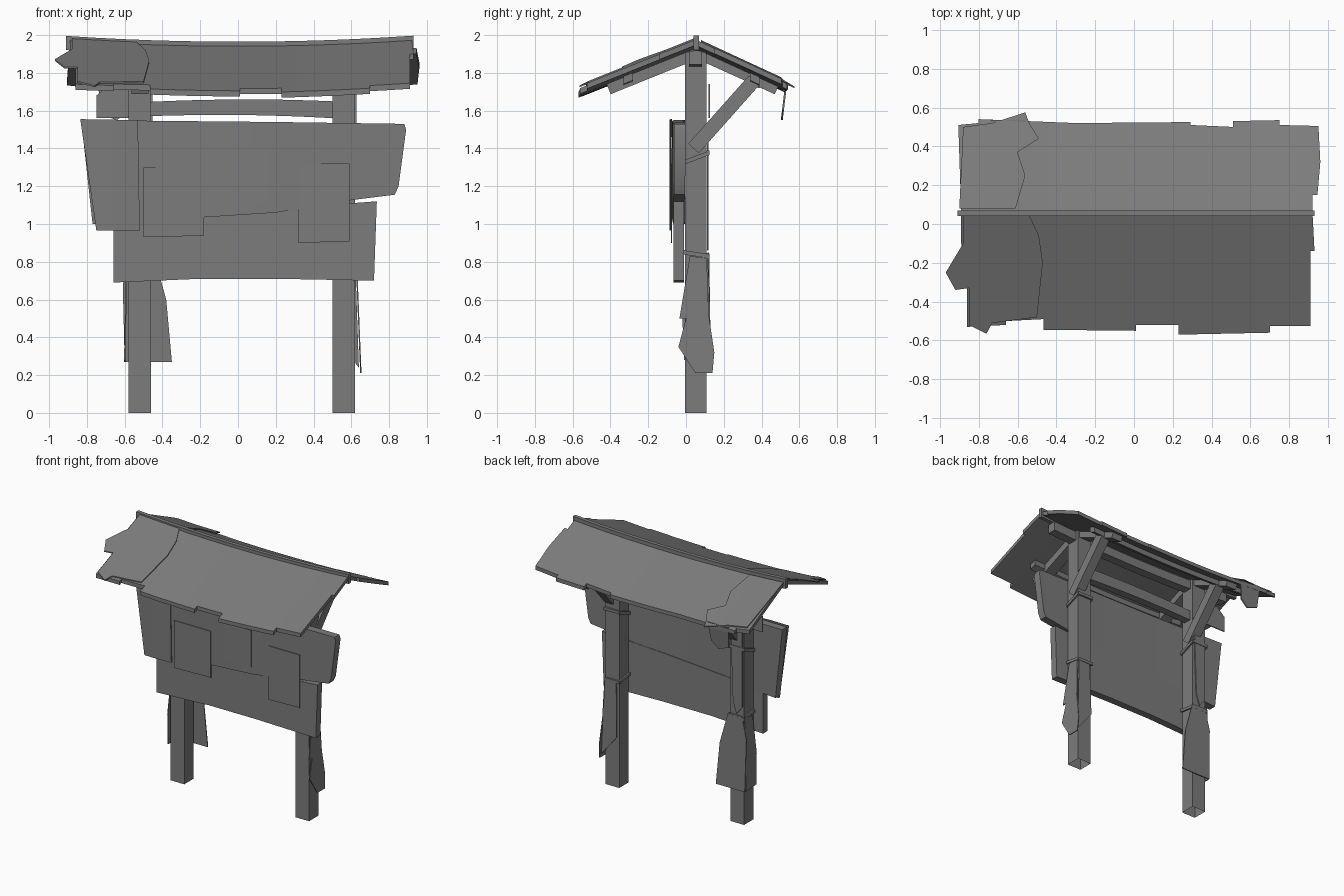
import bpy, bmesh, math
from mathutils import Vector

grey = bpy.data.materials.new("weathered grey")
grey.diffuse_color = (0.2, 0.2, 0.2, 1)


def finish(name, bm):
    bmesh.ops.recalc_face_normals(bm, faces=bm.faces)
    me = bpy.data.meshes.new(name)
    bm.to_mesh(me)
    bm.free()
    me.materials.append(grey)
    ob = bpy.data.objects.new(name, me)
    bpy.context.collection.objects.link(ob)
    bpy.ops.object.select_all(action='DESELECT')
    ob.select_set(True)
    bpy.context.view_layer.objects.active = ob
    bpy.ops.object.shade_smooth_by_angle(angle=math.radians(30))
    return ob


def sheet(name, outline, place, thick, step=0.15):
    """Outline (u, v) sliced into columns, bent by place(u, v), given thickness."""
    bm = bmesh.new()
    bm.faces.new([bm.verts.new((u, v, 0)) for u, v in outline])
    lo, hi = min(p[0] for p in outline), max(p[0] for p in outline)
    n = max(1, round((hi - lo) / step))
    for i in range(1, n):
        cut = lo + (hi - lo) * i / n + 0.0007
        bmesh.ops.bisect_plane(bm, geom=bm.verts[:] + bm.edges[:] + bm.faces[:],
                               plane_co=(cut, 0, 0), plane_no=(1, 0, 0))
    for v in bm.verts:
        v.co = Vector(place(v.co.x, v.co.y))
    ext = bmesh.ops.extrude_face_region(bm, geom=bm.faces[:])
    for v in ext["geom"]:
        if isinstance(v, bmesh.types.BMVert):
            v.co += Vector(thick)
    return finish(name, bm)


def beam(name, a, b, wide, tall, open_end=False):
    """Square timber from a to b; wide is measured along its level side."""
    a, b = Vector(a), Vector(b)
    d = (b - a).normalized()
    side = Vector((1, 0, 0)) if abs(d.x) < 0.9 else Vector((0, 1, 0))
    up = d.cross(side).normalized()
    bm = bmesh.new()
    rings = [[bm.verts.new(p + side * sx * wide / 2 + up * sy * tall / 2)
              for sx, sy in ((-1, -1), (1, -1), (1, 1), (-1, 1))] for p in (a, b)]
    for i in range(4):
        j = (i + 1) % 4
        bm.faces.new((rings[0][i], rings[0][j], rings[1][j], rings[1][i]))
    bm.faces.new(rings[1])
    if not open_end:
        bm.faces.new(rings[0])
    return finish(name, bm)


def sag(x):
    return -0.03 * (1 - (x / 0.9) ** 2)


def roof_z(x, y):
    slope = 0.40 if y < 0.05 else 0.46
    return 1.975 + sag(x) - slope * abs(y - 0.05)


def on_roof(lift):
    return lambda x, y: (x, y, roof_z(x, y) + lift)


def upright(y, bow=0.0):
    return lambda x, z: (x, y + bow * x * x, z)


# Roof slopes with stepped eaves
sheet("front_roof", [(-0.89, 0.05), (-0.89, -0.1), (-0.86, -0.34), (-0.86, -0.53),
                     (-0.66, -0.52), (-0.66, -0.50), (-0.465, -0.49), (-0.465, -0.545),
                     (0.01, -0.55), (0.01, -0.52), (0.23, -0.52), (0.23, -0.57),
                     (0.70, -0.56), (0.70, -0.525), (0.91, -0.525), (0.91, -0.14),
                     (0.93, -0.14), (0.92, 0.05)], on_roof(0), (0, 0, -0.03))
sheet("back_roof", [(-0.89, 0.05), (-0.905, 0.51), (-0.80, 0.52), (-0.80, 0.54),
                    (-0.3, 0.52), (0.29, 0.525), (0.29, 0.51), (0.51, 0.50),
                    (0.51, 0.53), (0.75, 0.535), (0.75, 0.51), (0.95, 0.505),
                    (0.96, 0.32), (0.945, 0.15), (0.92, 0.15), (0.92, 0.05)],
      on_roof(0), (0, 0, -0.03))
sheet("ridge_board", [(-0.91, 1.92), (0.93, 1.92), (0.93, 1.995), (-0.91, 1.995)],
      lambda x, z: (x, 0.04, z + sag(x)), (0, 0.03, 0))

# Torn coverings on the left end of the roof
sheet("front_roof_cover", [(-0.88, 0.045), (-0.88, -0.1), (-0.97, -0.25), (-0.92, -0.34),
                           (-0.85, -0.33), (-0.85, -0.52), (-0.76, -0.565), (-0.73, -0.51),
                           (-0.5, -0.48), (-0.47, -0.2), (-0.49, -0.06), (-0.54, 0.045)],
      on_roof(0.012), (0, 0, -0.008))
sheet("back_roof_cover", [(-0.9, 0.08), (-0.61, 0.08), (-0.56, 0.25), (-0.6, 0.37),
                          (-0.49, 0.44), (-0.54, 0.52), (-0.56, 0.575), (-0.73, 0.52),
                          (-0.88, 0.5)], on_roof(0.012), (0, 0, -0.008))
sheet("hanging_roof_scrap", [(-0.74, 1.75), (-0.73, 1.58), (-0.64, 1.55), (-0.58, 1.60),
                             (-0.56, 1.75)],
      lambda x, z: (x, 0.52 + 0.12 * (z - 1.7), z), (0, 0.01, 0))

# Posts with rafters, braces and ropes
for side, cx in (("left", -0.52), ("right", 0.56)):
    beam(side + "_post", (cx, 0.052, 0), (cx, 0.052, 1.91), 0.118, 0.115, True)
    beam(side + "_front_rafter", (cx, 0.06, 1.905), (cx, -0.41, 1.715), 0.09, 0.06)
    beam(side + "_back_rafter", (cx, 0.05, 1.905), (cx, 0.48, 1.71), 0.09, 0.05)
    beam(side + "_brace", (cx + 0.03, 0.04, 1.40), (cx + 0.03, 0.36, 1.76), 0.075, 0.075)
    for z, tilt in ((1.35, 0.025), (0.84, -0.01)):
        for y in (-0.012, 0.116):
            zz = z + tilt * (y - 0.05) / 0.06
            beam(side + "_rope", (cx - 0.068, y, zz), (cx + 0.068, y, zz), 0.016, 0.022)
        for x in (cx - 0.064, cx + 0.064):
            beam(side + "_rope_side", (x, -0.015, z - tilt), (x, 0.12, z + tilt), 0.014, 0.022)

# Long timbers between the posts and under the roof
sheet("tie_beam", [(-0.5, 1.57), (0.54, 1.56), (0.54, 1.65), (-0.5, 1.645)],
      lambda x, z: (x, 0.02, z + 0.012 * (1 - (x / 0.5) ** 2)), (0, 0.06, 0))
sheet("ridge_beam", [(-0.8, 1.85), (0.82, 1.85), (0.82, 1.92), (-0.8, 1.92)],
      lambda x, z: (x, 0.015, z + sag(x)), (0, 0.07, 0))
for name, y in (("front_purlin", -0.33), ("back_purlin", 0.34)):
    sheet(name, [(-0.68, 0), (0.7, 0), (0.7, 0.05), (-0.68, 0.05)],
          lambda x, w, y=y: (x, y + w, roof_z(x, y + w) - 0.03), (0, 0, -0.04))

# Two warped notice boards
sheet("upper_board", [(-0.83, 1.55), (-0.77, 1.0), (-0.5, 1.015), (0.2, 1.06), (0.55, 1.12),
                      (0.83, 1.155), (0.85, 1.2), (0.89, 1.5), (0.88, 1.53), (0.2, 1.54)],
      upright(-0.075, 0.015), (0, 0.06, 0))
sheet("lower_board", [(-0.66, 1.03), (-0.66, 0.69), (-0.2, 0.71), (0.2, 0.71), (0.72, 0.70),
                      (0.735, 1.12), (0.6, 1.11), (0.2, 1.09)],
      upright(-0.066), (0, 0.056, 0))

# Sheets pinned on the boards
for x0, x1, z0, z1 in ((-0.5, -0.18, 0.93, 1.30), (0.32, 0.59, 0.90, 1.32),
                       (-0.07, 0.17, 1.105, 1.40)):
    sheet("pinned_sheet", [(x0, z0), (x1, z0 + 0.008), (x1, z1), (x0, z1)],
          upright(-0.08), (0, 0.007, 0))
sheet("left_board_cloth", [(-0.835, 1.555), (-0.75, 0.965), (-0.52, 0.965), (-0.53, 1.55)],
      lambda x, z: (x, -0.082 - 0.006 * math.sin((x + 0.83) * 10), z), (0, 0.007, 0))
sheet("left_post_scrap", [(-0.75, 1.56), (-0.75, 1.68), (-0.68, 1.74), (-0.57, 1.74),
                          (-0.56, 1.56)], upright(0.118), (0, 0.008, 0))

# Cloth wrapped round the legs
sheet("left_leg_back_cloth", [(-0.6, 0.27), (-0.35, 0.27), (-0.38, 0.6), (-0.45, 0.85),
                              (-0.57, 0.85), (-0.61, 0.68)],
      lambda x, z: (x, 0.116 + 0.015 * (0.85 - z), z), (0, 0.007, 0), 0.06)
sheet("left_leg_side_cloth", [(-0.01, 0.28), (0.12, 0.27), (0.12, 0.85), (0.02, 0.82),
                              (-0.02, 0.52)],
      lambda y, z: (-0.585 - 0.02 * (0.85 - z), y, z), (-0.007, 0, 0), 0.06)
sheet("right_leg_side_cloth", [(0.02, 0.83), (-0.035, 0.5), (0.0, 0.5), (-0.04, 0.35),
                               (0.05, 0.21), (0.14, 0.21), (0.15, 0.32), (0.12, 0.52),
                               (0.11, 0.82)],
      lambda y, z: (0.622 + 0.04 * (0.83 - z), y, z), (0.007, 0, 0), 0.06)
sheet("right_leg_back_cloth", [(0.51, 0.40), (0.64, 0.24), (0.62, 0.82), (0.52, 0.82)],
      lambda x, z: (x, 0.114 + 0.02 * (0.82 - z), z), (0, 0.007, 0), 0.06)
sheet("left_post_strip", [(-0.57, 0.92), (-0.52, 0.86), (-0.49, 0.95), (-0.47, 1.5),
                          (-0.57, 1.52)], upright(0.112), (0, 0.008, 0), 0.06)
